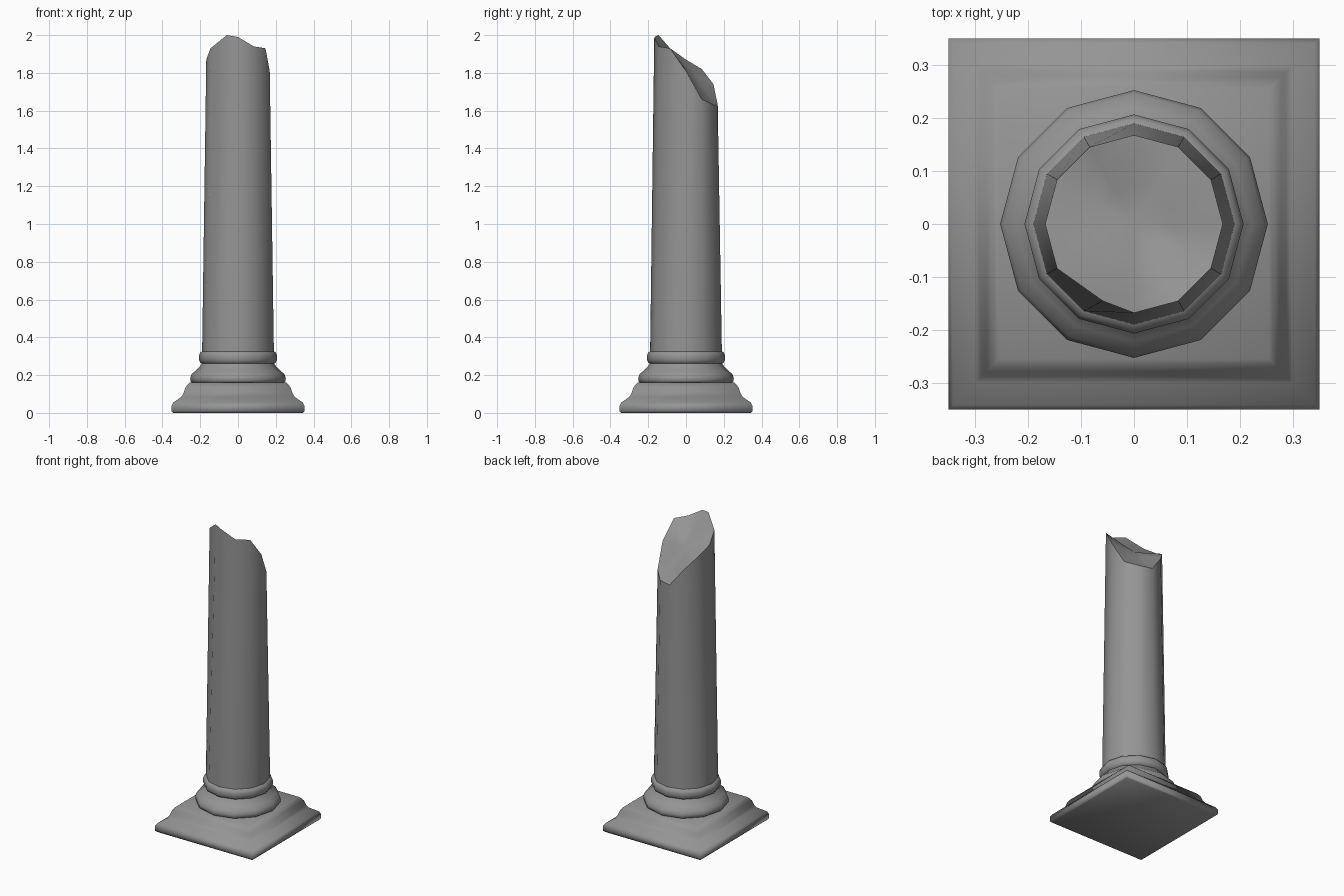
import bpy, bmesh, math

cube = bpy.data.objects.get("Cube")
if cube:
    bpy.data.objects.remove(cube, do_unlink=True)

stone = bpy.data.materials.new("grey_stone")
stone.use_nodes = True
colour = (0.3, 0.3, 0.3, 1)
stone.diffuse_color = colour
bsdf = stone.node_tree.nodes["Principled BSDF"]
bsdf.inputs["Base Color"].default_value = colour
bsdf.inputs["Roughness"].default_value = 0.8


def ring(bm, sides, radius, heights, turn=0.0):
    """One loop of vertices; heights is a number or one value per vertex."""
    if not isinstance(heights, (list, tuple)):
        heights = [heights] * sides
    verts = []
    for i in range(sides):
        a = turn + math.tau * i / sides
        verts.append(bm.verts.new((radius * math.cos(a), radius * math.sin(a), heights[i])))
    return verts


def bridge(bm, low, high):
    n = len(low)
    for i in range(n):
        j = (i + 1) % n
        bm.faces.new((low[i], low[j], high[j], high[i]))


def finish(bm, name, angle):
    bmesh.ops.recalc_face_normals(bm, faces=bm.faces)
    mesh = bpy.data.meshes.new(name)
    bm.to_mesh(mesh)
    bm.free()
    mesh.materials.append(stone)
    obj = bpy.data.objects.new(name, mesh)
    bpy.context.collection.objects.link(obj)
    bpy.ops.object.select_all(action='DESELECT')
    obj.select_set(True)
    bpy.context.view_layer.objects.active = obj
    bpy.ops.object.shade_smooth_by_angle(angle=math.radians(angle))


def stack(name, sides, profile, angle, turn=0.0, scale=1.0):
    """Closed solid from (radius, height) steps."""
    bm = bmesh.new()
    loops = [ring(bm, sides, r * scale, z, turn) for r, z in profile]
    for low, high in zip(loops, loops[1:]):
        bridge(bm, low, high)
    bm.faces.new(loops[0][::-1])
    bm.faces.new(loops[-1])
    finish(bm, name, angle)


# Square foot with a sloping shoulder
stack("square_plinth", 4,
      [(0.343, 0), (0.351, 0.008), (0.351, 0.04), (0.342, 0.055), (0.3, 0.085),
       (0.288, 0.105), (0.278, 0.135), (0.265, 0.152), (0.255, 0.16)],
      100, math.pi / 4, math.sqrt(2))

# Rounded mouldings
stack("lower_moulding", 12,
      [(0.24, 0.158), (0.252, 0.168), (0.253, 0.185), (0.246, 0.205), (0.222, 0.225),
       (0.207, 0.24), (0.195, 0.255), (0.188, 0.265)], 50)
stack("upper_moulding", 12,
      [(0.186, 0.257), (0.2, 0.266), (0.207, 0.28), (0.207, 0.303),
       (0.2, 0.32), (0.185, 0.328)], 50)

# Tapered shaft with a jagged, slanting break
rim = [1.81, 1.66, 1.63, 1.63, 1.74, 1.82, 1.87, 1.93, 1.99, 1.99, 1.94, 1.93]
bm = bmesh.new()
foot = ring(bm, 12, 0.19, 0.32)
edge = ring(bm, 12, 0.168, rim)
bridge(bm, foot, edge)
bm.faces.new(foot[::-1])
# Slightly hollow broken face
centre = 1.83
previous = edge
for radius, blend, dip in ((0.125, 0.75, 0.005), (0.07, 0.42, 0.01)):
    inner = ring(bm, 12, radius, [centre + (z - centre) * blend - dip for z in rim])
    bridge(bm, previous, inner)
    previous = inner
middle = bm.verts.new((0, 0, centre - 0.012))
for i in range(12):
    bm.faces.new((previous[i], previous[(i + 1) % 12], middle))
# Highest point of the break
peak = max(edge, key=lambda v: v.co.z)
peak.co.z = 2.0
peak.co.x += 0.025
finish(bm, "broken_shaft", 40)
